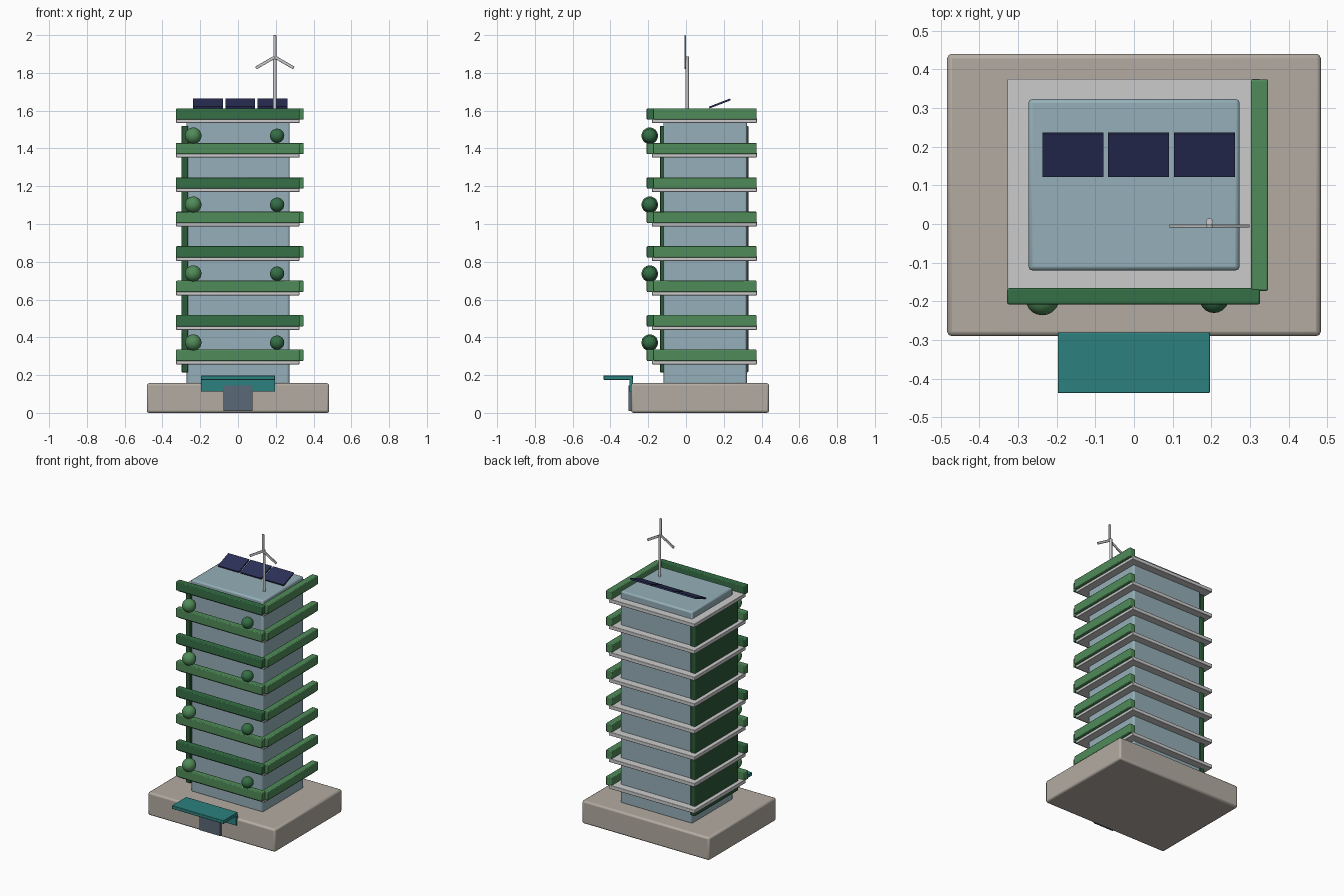
import bpy
import math

if "Cube" in bpy.data.objects:
    bpy.data.objects.remove(bpy.data.objects["Cube"])


def material(name, rgb):
    m = bpy.data.materials.new(name)
    m.diffuse_color = (*rgb, 1)
    m.use_nodes = True
    m.node_tree.nodes["Principled BSDF"].inputs["Base Color"].default_value = m.diffuse_color
    return m


STONE = material("stone", (0.45, 0.41, 0.36))
GLASS = material("glass", (0.30, 0.43, 0.48))
LIGHT = material("light_green", (0.08, 0.26, 0.10))
DARK = material("dark_green", (0.035, 0.16, 0.06))
VINE = material("vine_green", (0.025, 0.10, 0.04))
TEAL = material("teal", (0.025, 0.22, 0.21))
SLATE = material("slate", (0.10, 0.14, 0.18))
NAVY = material("navy", (0.025, 0.03, 0.10))


def finish(ob, name, mat):
    ob.name = name
    if mat:
        ob.data.materials.append(mat)
    return ob


def box(name, x, y, z, mat=None, bevel=0.0):
    """Box from (min, max) pairs, with an optional rounded edge."""
    bpy.ops.mesh.primitive_cube_add(
        size=1, location=[(a + b) / 2 for a, b in (x, y, z)])
    ob = finish(bpy.context.object, name, mat)
    ob.scale = [b - a for a, b in (x, y, z)]
    bpy.ops.object.transform_apply(location=False, rotation=False, scale=True)
    if bevel:
        mod = ob.modifiers.new("bevel", "BEVEL")
        mod.width, mod.segments = bevel, 2
        bpy.ops.object.shade_smooth_by_angle()
    return ob


def shrub(name, loc, r, mat):
    bpy.ops.mesh.primitive_ico_sphere_add(subdivisions=3, radius=r, location=loc)
    bpy.ops.object.shade_smooth()
    finish(bpy.context.object, name, mat)


# Podium and tower core
box("podium", (-0.483, 0.483), (-0.29, 0.44), (0, 0.157), STONE, 0.012)
box("tower", (-0.273, 0.273), (-0.12, 0.323), (0.15, 1.607), GLASS, 0.010)

# Green wall on the left side
box("green_wall", (-0.30, -0.265), (-0.138, 0.33), (0.215, 1.52), VINE, 0.004)

# Floor slabs with planters along the front and right edges
for i in range(8):
    z = 0.257 + i * 0.1825
    box(f"slab_{i}", (-0.327, 0.325), (-0.18, 0.375), (z, z + 0.025), None, 0.003)
    box(f"front_planter_{i}", (-0.328, 0.326), (-0.208, -0.166),
        (z + 0.018, z + 0.078), DARK if i % 2 else LIGHT, 0.005)
    box(f"side_planter_{i}", (0.303, 0.347), (-0.173, 0.374),
        (z + 0.018, z + 0.078), LIGHT, 0.005)
    if i % 2 == 0:
        shrub(f"left_shrub_{i}", (-0.237, -0.192, z + 0.115), 0.044, LIGHT)
        shrub(f"right_shrub_{i}", (0.207, -0.192, z + 0.115), 0.038, DARK)

# Entrance
box("canopy", (-0.197, 0.196), (-0.437, -0.281), (0.175, 0.198), TEAL, 0.003)
box("canopy_back", (-0.197, 0.196), (-0.299, -0.281), (0.112, 0.18), TEAL)
box("door", (-0.078, 0.078), (-0.304, -0.28), (0.01, 0.145), SLATE)

# Tilted solar panels
for i in range(3):
    x = -0.158 + i * 0.17
    ob = box(f"solar_panel_{i}", (x - 0.079, x + 0.079), (0.119, 0.239),
             (1.633, 1.643), NAVY)
    ob.rotation_euler.x = math.radians(21)

# Wind turbine
bpy.ops.mesh.primitive_cylinder_add(vertices=16, radius=0.009, depth=0.288,
                                    location=(0.195, 0.006, 1.744))
bpy.ops.object.shade_smooth_by_angle()
finish(bpy.context.object, "turbine_mast", None)
for i in range(3):
    a = i * math.tau / 3
    ob = box(f"turbine_blade_{i}", (-0.008, 0.008), (-0.004, 0.004),
             (-0.058, 0.058), None, 0.002)
    ob.location = (0.195 + 0.058 * math.sin(a), -0.005, 1.884 + 0.058 * math.cos(a))
    ob.rotation_euler.y = a
